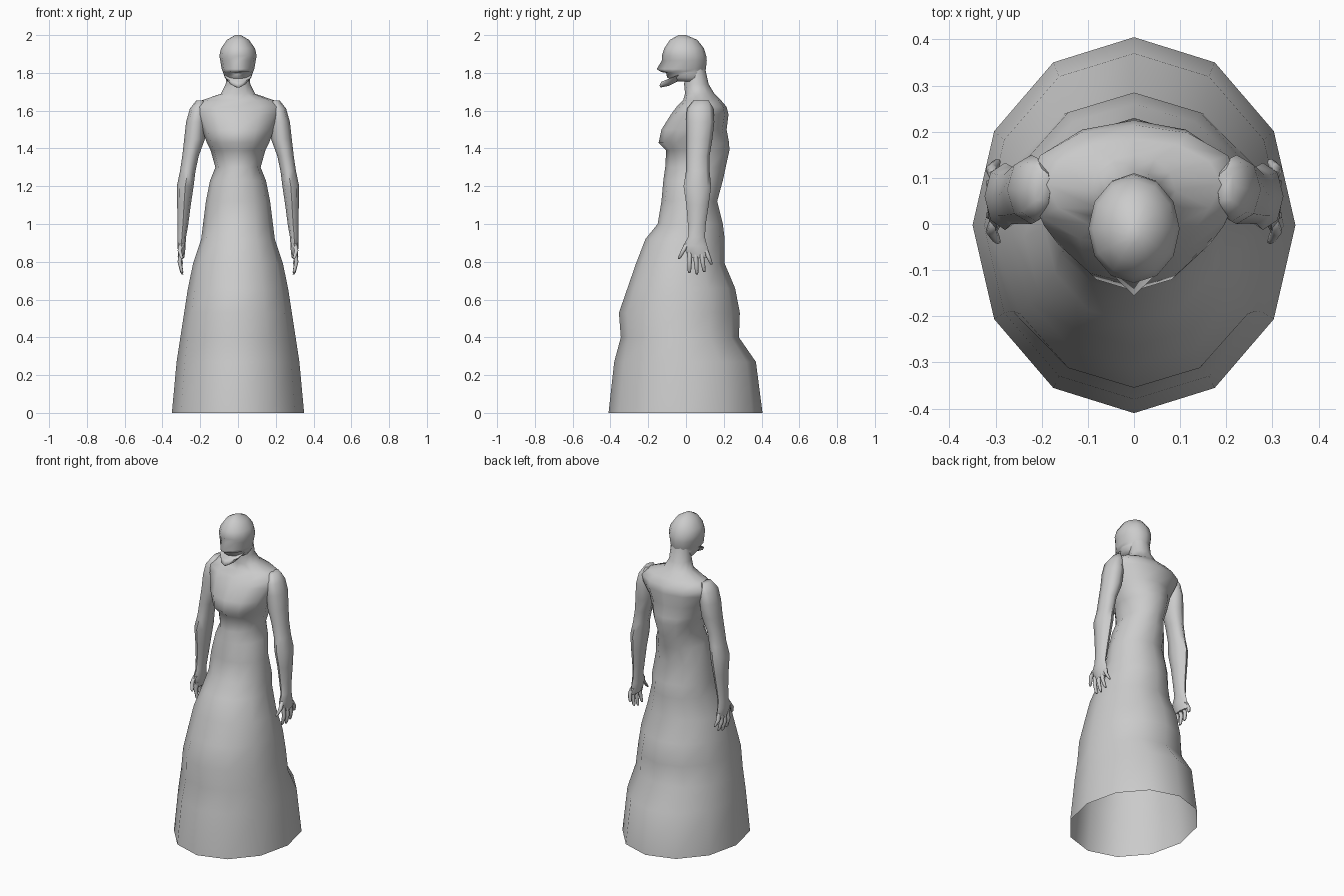
import bpy
import bmesh
import math

cube = bpy.data.objects.get("Cube")
if cube:
    bpy.data.objects.remove(cube, do_unlink=True)

grey = bpy.data.materials.new("plain grey")
grey.use_nodes = True
grey.diffuse_color = (0.6, 0.6, 0.6, 1)
grey.node_tree.nodes["Principled BSDF"].inputs["Base Color"].default_value = (0.6, 0.6, 0.6, 1)


def loft(name, rings, sides=12, close_bottom=True, mirror=False, shape=None):
    """Skin stacked oval rings: (height, centre x, half width, front y, back y, tilt)."""
    bm = bmesh.new()
    loops = []
    for z, cx, rx, front, back, tilt in rings:
        cy, ry = (front + back) / 2, (back - front) / 2
        loop = []
        for i in range(sides):
            a = math.tau * i / sides - math.pi / 2
            y = ry * math.sin(a)
            loop.append(bm.verts.new((cx + rx * math.cos(a), cy + y, z + tilt * y)))
        loops.append(loop)
    for low, high in zip(loops, loops[1:]):
        for i in range(sides):
            j = (i + 1) % sides
            bm.faces.new((low[i], low[j], high[j], high[i]))
    bm.faces.new(loops[-1])
    if close_bottom:
        bm.faces.new(loops[0][::-1])
    if shape:
        for v in bm.verts:
            shape(v.co)
    bmesh.ops.recalc_face_normals(bm, faces=bm.faces)
    mesh = bpy.data.meshes.new(name)
    bm.to_mesh(mesh)
    bm.free()
    mesh.materials.append(grey)
    obj = bpy.data.objects.new(name, mesh)
    bpy.context.collection.objects.link(obj)
    if mirror:
        obj.modifiers.new("Mirror", "MIRROR")
    bpy.ops.object.select_all(action="DESELECT")
    obj.select_set(True)
    bpy.context.view_layer.objects.active = obj
    bpy.ops.object.shade_smooth_by_angle(angle=math.radians(65))
    return obj


# Long hollow skirt running up into the torso, shoulders and neck
body = [
    (0, .35, -.41, .405), (.27, .325, -.38, .37), (.4, .305, -.345, .28),
    (.53, .285, -.355, .285), (.66, .265, -.31, .26), (.79, .238, -.265, .205),
    (.92, .195, -.215, .205), (1.0, .185, -.15, .195), (1.12, .17, -.13, .165),
    (1.23, .148, -.12, .195), (1.3, .12, -.11, .21), (1.39, .145, -.105, .23),
    (1.43, .165, -.145, .228), (1.5, .19, -.13, .215), (1.58, .225, -.08, .225),
    (1.62, .235, -.05, .215), (1.655, .19, -.015, .185), (1.69, .09, -.005, .15),
    (1.74, .065, -.01, .12), (1.83, .06, .0, .1),
]
loft("gown_and_torso", [(z, 0, w, f, b, 0) for z, w, f, b in body], close_bottom=False)


# Skull with sunken eyes and a pointed nose
def face_shape(co):
    if co.y < -.08 and .02 < abs(co.x) < .07 and 1.85 < co.z < 1.88:
        co.y += .018
    if abs(co.x) < .001 and co.y < -.1 and 1.815 < co.z < 1.83:
        co.y -= .025


head = [
    (1.755, .055, -.06, .09), (1.775, .07, -.1, .095), (1.80, .078, -.105, .1),
    (1.805, .08, -.132, .1), (1.82, .086, -.13, .105), (1.865, .094, -.128, .11),
    (1.89, .099, -.128, .107), (1.93, .09, -.115, .095), (1.975, .058, -.085, .06),
    (2.0, .015, -.04, .0),
]
loft("head", [(z, 0, w, f, b, 0) for z, w, f, b in head], shape=face_shape)

# Grinning lower jaw, tilted up towards the cheeks
loft("jaw", [
    (1.727, 0, .015, -.135, -.09, .2),
    (1.752, 0, .05, -.14, -.015, .3),
    (1.785, 0, .072, -.13, .03, .4),
])

# Arms from fingers' root to shoulder: height, inner x, outer x, front, back
arm = [
    (.82, .285, .312, .02, .115), (.85, .28, .318, .0, .122), (.885, .278, .32, -.015, .112),
    (.93, .275, .32, .01, .1), (1.0, .263, .32, .01, .105), (1.1, .25, .322, .002, .12),
    (1.2, .235, .324, -.013, .133), (1.28, .225, .307, .0, .125), (1.36, .208, .295, .0, .125),
    (1.45, .175, .285, .0, .14), (1.54, .17, .275, .0, .15), (1.61, .17, .255, .005, .145),
    (1.655, .18, .22, .04, .12),
]
loft("arms", [(z, (i + o) / 2, (o - i) / 2, f, b, 0) for z, i, o, f, b in arm],
     sides=8, mirror=True)

# Splayed fingers and thumbs: root y, root height, tip y, tip height
digits = {
    "index_fingers": (.02, .85, .018, .74),
    "middle_fingers": (.05, .85, .058, .733),
    "ring_fingers": (.08, .85, .097, .745),
    "little_fingers": (.105, .86, .135, .785),
    "thumbs": (.005, .895, -.038, .815),
}
for name, (y0, z0, y1, z1) in digits.items():
    rings = []
    for t, r in ((1, .005), (.9, .009), (.45, .012), (0, .014)):
        y, z = y0 + (y1 - y0) * t, z0 + (z1 - z0) * t
        x = .3 + .012 * math.sin(math.pi * t) - .006 * t
        rings.append((z, x, r, y - r, y + r, 0))
    loft(name, rings, sides=6, mirror=True)
